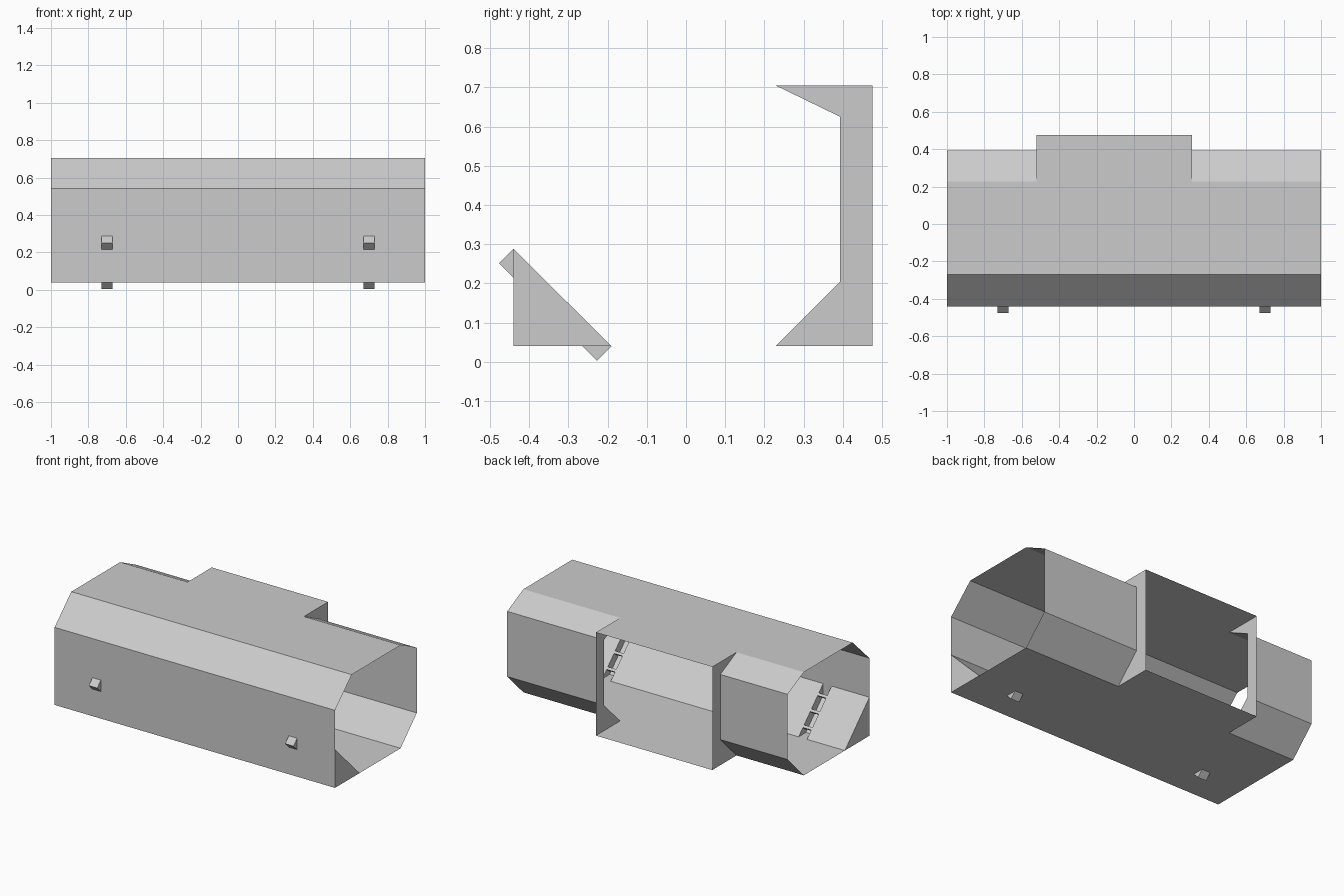
import bpy, bmesh

if "Cube" in bpy.data.objects:
    bpy.data.objects.remove(bpy.data.objects["Cube"])

ZB, ZT = 0.04, 0.705          # floor and roof heights
YF, YB, YBAY = -0.44, 0.393, 0.475
BAY = (-0.52, 0.31)           # door bay x range
SLOT_X, SLOT_W = 0.7, 0.03    # slot centres and half width


def make(name, fill):
    bm = bmesh.new()
    fill(bm)
    me = bpy.data.meshes.new(name)
    bm.to_mesh(me)
    bm.free()
    ob = bpy.data.objects.new(name, me)
    bpy.context.collection.objects.link(ob)
    return ob


def sweep(bm, prof, x0, x1):
    """Open (y, z) profile drawn along x as a thin sheet."""
    a = [bm.verts.new((x0, y, z)) for y, z in prof]
    b = [bm.verts.new((x1, y, z)) for y, z in prof]
    for i in range(len(prof) - 1):
        bm.faces.new((a[i], a[i + 1], b[i + 1], b[i]))


def plate(bm, prof, x, flip=False):
    vs = [bm.verts.new((x, y, z)) for y, z in prof]
    bm.faces.new(vs[::-1] if flip else vs)


# Main hull: roof, front chamfer, front wall and floor
make("hull_shell", lambda bm: sweep(
    bm, [(0.228, ZT), (-0.27, ZT), (YF, 0.54), (YF, ZB), (0.228, ZB)], -1, 1))

# Rear wall panels on both sides of the door bay
rear = [(0.228, ZB), (YB, 0.205), (YB, 0.625), (0.228, ZT)]
for side, x0, x1 in (("left", -1, BAY[0]), ("right", BAY[1], 1)):
    make("rear_wall_" + side, lambda bm: sweep(bm, rear, x0, x1))


# Door bay: roof, floor and side plates, open at the back
def bay(bm):
    sweep(bm, [(YBAY, ZT), (0.228, ZT)], *BAY)
    sweep(bm, [(0.228, ZB), (YBAY, ZB)], *BAY)
    prof = rear + [(YBAY, ZT), (YBAY, ZB)]
    plate(bm, prof, BAY[0])
    plate(bm, prof, BAY[1], True)


make("door_bay", bay)

# Sloped ledge in the front lower corner, split by two slots
LOW, HIGH = (-0.19, ZB), (YF, 0.288)


def ledge(bm):
    i, o = SLOT_X - SLOT_W, SLOT_X + SLOT_W
    for x0, x1 in ((-1, -o), (-i, i), (o, 1)):
        sweep(bm, [LOW, HIGH], x0, x1)
    tri = [(YF, ZB), LOW, HIGH]
    plate(bm, tri, 1)
    plate(bm, tri, -1, True)


make("sloped_ledge", ledge)


# Slot trays that poke through the hull, each with three rungs
D = 0.037


def tray(bm, cx):
    prof = [HIGH, (HIGH[0] - D, HIGH[1] - D), (LOW[0] - D, LOW[1] - D), LOW]
    sweep(bm, prof, cx - SLOT_W, cx + SLOT_W)
    plate(bm, prof, cx + SLOT_W)
    plate(bm, prof, cx - SLOT_W, True)


def rungs(bm, cx):
    t = 0.012
    for f in (0.2, 0.5, 0.8):
        y = LOW[0] + (HIGH[0] - LOW[0]) * f - 0.006
        z = LOW[1] + (HIGH[1] - LOW[1]) * f - 0.006
        prof = [(y + t, z), (y, z + t), (y - t, z), (y, z - t), (y + t, z)]
        sweep(bm, prof, cx - SLOT_W, cx + SLOT_W)


for side, cx in (("left", -SLOT_X), ("right", SLOT_X)):
    make("slot_tray_" + side, lambda bm: tray(bm, cx))
    make("slot_rungs_" + side, lambda bm: rungs(bm, cx))
